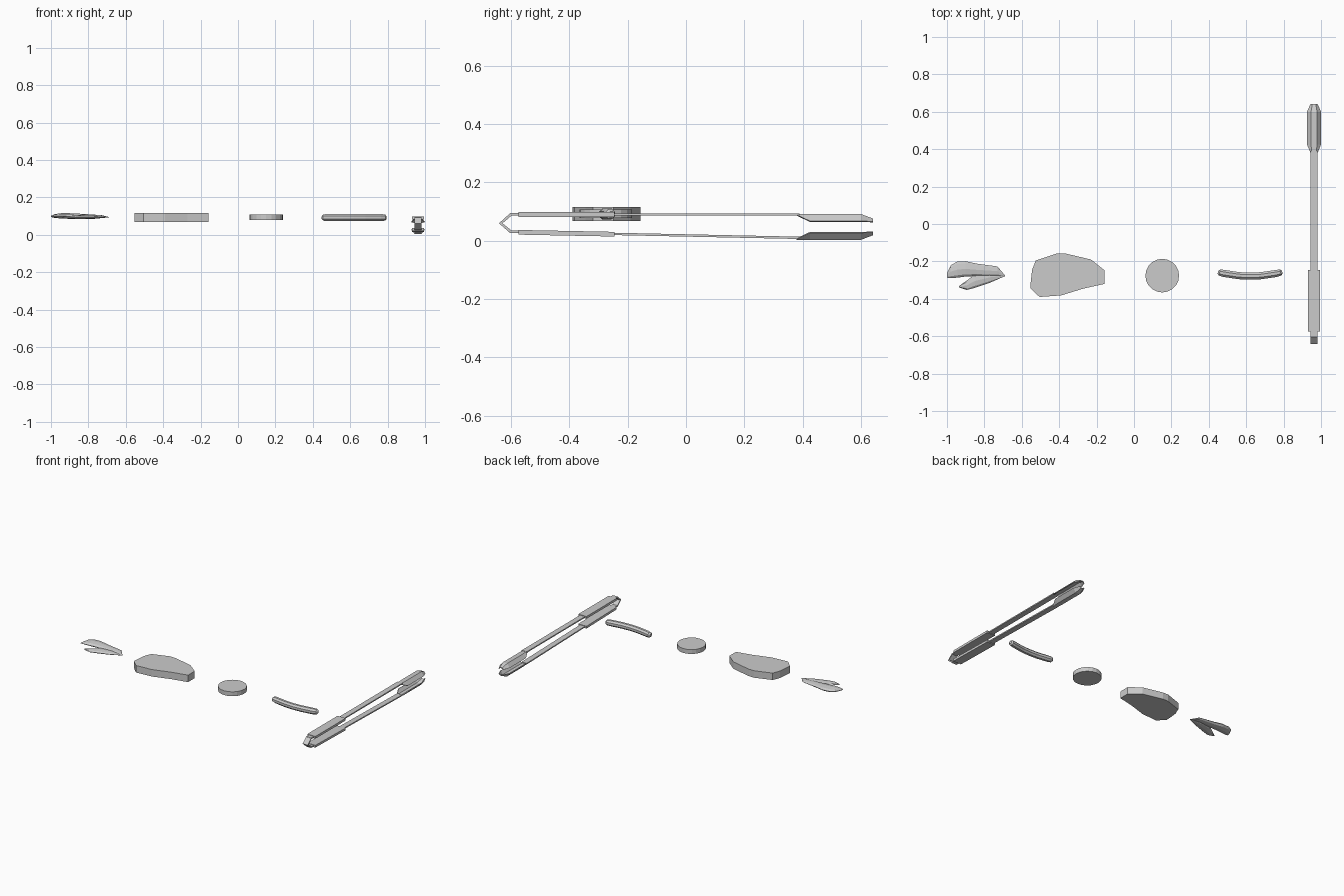
import bpy, bmesh
from math import sin, cos, pi
from mathutils import Vector


def finish(name, bm):
    bmesh.ops.recalc_face_normals(bm, faces=bm.faces)
    me = bpy.data.meshes.new(name)
    bm.to_mesh(me)
    bm.free()
    ob = bpy.data.objects.new(name, me)
    bpy.context.collection.objects.link(ob)
    return ob


def loft(name, rings):
    """Skin closed rings of points and cap both ends."""
    bm = bmesh.new()
    loops = [[bm.verts.new(p) for p in r] for r in rings]
    n = len(loops[0])
    for a, b in zip(loops, loops[1:]):
        for i in range(n):
            j = (i + 1) % n
            bm.faces.new((a[i], a[j], b[j], b[i]))
    bm.faces.new(loops[0])
    bm.faces.new(loops[-1])
    return finish(name, bm)


def slab(name, outline, z0, z1):
    return loft(name, [[(x, y, z) for x, y in outline] for z in (z0, z1)])


def lobe(name, stations, sides=8):
    """Flattened fleshy lobe; station = x, y, z, half width, half height."""
    return loft(name, [[(x, y + w * cos(2 * pi * i / sides), z + h * sin(2 * pi * i / sides))
                        for i in range(sides)] for x, y, z, w, h in stations])


TX = 0.9625  # centre line of the tongs


def bar(name, stations):
    """Flat metal strip along y; station = y, z centre, half width, half thickness."""
    return loft(name, [[(TX - w, y, z - t), (TX + w, y, z - t), (TX + w, y, z + t), (TX - w, y, z + t)]
                       for y, z, w, t in stations])


# Chicken wing: two flat lobes meeting in a pointed tip
lobe("wing_upper", [(-1.0, -0.275, 0.098, 0.012, 0.003), (-0.98, -0.255, 0.1, 0.034, 0.01),
                    (-0.945, -0.244, 0.101, 0.043, 0.014), (-0.9, -0.24, 0.1, 0.041, 0.015),
                    (-0.84, -0.245, 0.099, 0.033, 0.013), (-0.73, -0.252, 0.098, 0.025, 0.007),
                    (-0.69, -0.277, 0.094, 0.002, 0.001)])
lobe("wing_lower", [(-0.935, -0.335, 0.093, 0.004, 0.004), (-0.895, -0.328, 0.093, 0.025, 0.008),
                    (-0.85, -0.305, 0.094, 0.036, 0.011), (-0.77, -0.285, 0.094, 0.029, 0.009),
                    (-0.69, -0.277, 0.094, 0.002, 0.001)])

# Steak
slab("steak", [(-0.553, -0.32), (-0.545, -0.245), (-0.525, -0.195), (-0.41, -0.157), (-0.37, -0.157),
               (-0.23, -0.19), (-0.157, -0.248), (-0.157, -0.32), (-0.27, -0.345), (-0.39, -0.382),
               (-0.505, -0.39), (-0.553, -0.345)], 0.068, 0.116)

# Burger patty
slab("patty", [(0.151 + 0.09 * cos(2 * pi * i / 20), -0.276 + 0.09 * sin(2 * pi * i / 20))
               for i in range(20)], 0.078, 0.108)

# Sausage: curved tube with rounded ends
rings = []
for x, r in [(0.449, 0.009), (0.458, 0.018), (0.48, 0.0205), (0.56, 0.0205), (0.62, 0.0205),
             (0.68, 0.0205), (0.76, 0.0205), (0.784, 0.018), (0.793, 0.009)]:
    u = (x - 0.621) / 0.172
    c, d = Vector((x, -0.279 + 0.022 * u * u, 0.092)), Vector((-0.26 * u, 1, 0)).normalized()
    rings.append([c + d * (r * cos(pi * i / 4 + pi / 8)) + Vector((0, 0, r * sin(pi * i / 4 + pi / 8)))
                  for i in range(8)])
loft("sausage", rings)

# Tongs arms and grips
bar("upper_arm", [(-0.605, 0.09, 0.019, 0.004), (0.39, 0.09, 0.019, 0.004)])
bar("lower_arm", [(-0.605, 0.031, 0.019, 0.004), (0.39, 0.01, 0.019, 0.004)])
bar("upper_grip", [(-0.575, 0.09, 0.031, 0.008), (-0.245, 0.09, 0.031, 0.008)])
bar("lower_grip", [(-0.575, 0.029, 0.031, 0.008), (-0.245, 0.0225, 0.031, 0.008)])

# Bent spring strip joining the arms
outer = [(-0.575, 0.095), (-0.603, 0.095), (-0.642, 0.06), (-0.603, 0.026), (-0.575, 0.026)]
inner = [(-0.575, 0.087), (-0.599, 0.086), (-0.63, 0.06), (-0.599, 0.035), (-0.575, 0.034)]
loft("spring_end", [[(TX - 0.019, *o), (TX + 0.019, *o), (TX + 0.019, *i), (TX - 0.019, *i)]
                    for o, i in zip(outer, inner)])


# Folded gripping heads: station = y, ridge half width, rim half width, ridge depth, rim depth
def head(name, z0, s):
    t = 0.005
    rings = []
    for y, rw, w, d, e in [(0.38, 0.012, 0.019, 0, 0.003), (0.425, 0.016, 0.0375, 0, 0.024),
                           (0.6, 0.016, 0.0375, 0, 0.024), (0.642, 0.009, 0.019, 0.016, 0.026)]:
        half = [(w, e), (rw, d)]
        top = half + [(-a, b) for a, b in reversed(half)]
        under = [(-w + t, e + 0.003), (-rw + 0.001, d + t), (rw - 0.001, d + t), (w - t, e + 0.003)]
        rings.append([(TX + a, y, z0 - s * b) for a, b in top + under])
    loft(name, rings)


head("upper_head", 0.092, 1)
head("lower_head", 0.003, -1)
